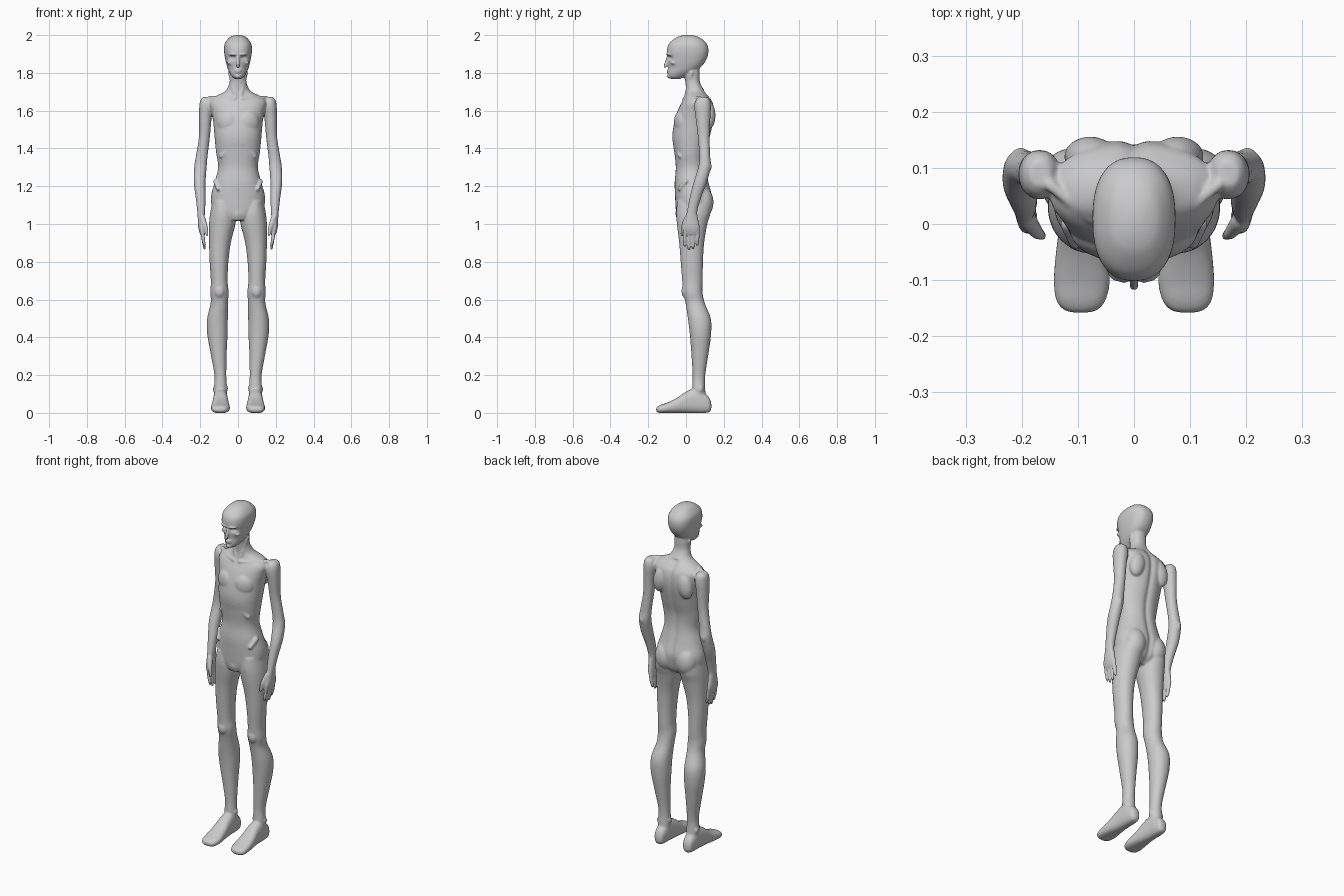
import bpy, bmesh
from math import cos, sin, pi, exp
from mathutils import Vector, Matrix

bm = bmesh.new()


def catmull(p0, p1, p2, p3, t):
    return [0.5 * (2 * b + (c - a) * t + (2 * a - 5 * b + 4 * c - d) * t * t
                   + (3 * b - a - 3 * c + d) * t ** 3)
            for a, b, c, d in zip(p0, p1, p2, p3)]


def loft(rings, axis='z', side=1, power=2.2, shape=None, n=48, sub=6):
    """Smooth skin over rings (t, x0, x1, b0, b1); b is y, or z if axis is 'y'."""
    keys = [rings[0]] + list(rings) + [rings[-1]]
    fine = [catmull(*keys[i:i + 4], k / sub) for i in range(len(rings) - 1) for k in range(sub)]
    fine.append(rings[-1])
    loops = []
    for t, x0, x1, b0, b1 in fine:
        loop = []
        for k in range(n):
            c, s = cos(2 * pi * k / n), sin(2 * pi * k / n)
            c = abs(c) ** (2 / power) * (1 if c > 0 else -1)
            s = abs(s) ** (2 / power) * (1 if s > 0 else -1)
            x, b = (x0 + x1 + (x1 - x0) * c) / 2, (b0 + b1 + (b1 - b0) * s) / 2
            p = Vector((x, b, t)) if axis == 'z' else Vector((x, t, b))
            if shape:
                shape(p)
            p.x *= side
            loop.append(bm.verts.new(p))
        loops.append(loop)
    for a, b in zip(loops, loops[1:]):
        for k in range(n):
            bm.faces.new((a[k], a[(k + 1) % n], b[(k + 1) % n], b[k]))
    bm.faces.new(loops[0])
    bm.faces.new(loops[-1])


def blob(center, radii, side=1, tilt=(0, 0, 0)):
    """Ellipsoid muscle or bone bump."""
    c = Vector((center[0] * side, center[1], center[2]))
    r = Matrix.Rotation(tilt[2] * side, 4, 'Z') @ Matrix.Rotation(tilt[1] * side, 4, 'Y') @ Matrix.Rotation(tilt[0], 4, 'X')
    m = Matrix.Translation(c) @ r @ Matrix.Diagonal((*radii, 1))
    bmesh.ops.create_icosphere(bm, subdivisions=3, radius=1, matrix=m)


def limb(a, b, ra, rb, side=1):
    """Round tapered rod with ball ends."""
    a, b = Vector(a), Vector(b)
    a.x *= side
    b.x *= side
    d = b - a
    m = Matrix.Translation((a + b) / 2) @ d.to_track_quat('Z', 'Y').to_matrix().to_4x4()
    bmesh.ops.create_cone(bm, cap_ends=True, segments=16, radius1=ra, radius2=rb, depth=d.length, matrix=m)
    for p, r in ((a, ra), (b, rb)):
        bmesh.ops.create_icosphere(bm, subdivisions=2, radius=r, matrix=Matrix.Translation(p))


# torso and neck, with a groove down the spine
def spine(p):
    if p.y > 0.05 and p.z < 1.7:
        p.y -= 0.010 * exp(-(p.x / 0.016) ** 2)


torso = [(1.02, .05, -.045, .08), (1.05, .095, -.052, .115), (1.09, .137, -.055, .13),
         (1.15, .142, -.058, .138), (1.22, .124, -.06, .122), (1.30, .105, -.054, .107),
         (1.38, .116, -.062, .108), (1.46, .124, -.072, .128), (1.54, .131, -.062, .146),
         (1.60, .142, -.044, .15), (1.645, .15, -.022, .142), (1.675, .12, -.004, .122),
         (1.705, .066, .0, .098), (1.75, .045, -.003, .074), (1.80, .043, -.012, .072),
         (1.85, .04, -.01, .07)]
loft([(z, -w, w, f, b) for z, w, f, b in torso], shape=spine)


# head, with eye sockets pressed in
def sockets(p):
    if p.y < -0.02:
        p.y += 0.018 * exp(-((abs(p.x) - .03) / .017) ** 2 - ((p.z - 1.881) / .012) ** 2)
        p.y += 0.006 * exp(-((abs(p.x) - .042) / .015) ** 2 - ((p.z - 1.825) / .02) ** 2)


head = [(1.768, .018, -.08, -.03), (1.783, .034, -.092, .0), (1.81, .05, -.092, .05),
        (1.84, .06, -.093, .088), (1.88, .069, -.099, .112), (1.92, .074, -.101, .119),
        (1.955, .070, -.09, .109), (1.985, .048, -.055, .077), (1.997, .026, -.025, .045),
        (2.001, .008, .0, .02)]
loft([(z, -w, w, f, b) for z, w, f, b in head], power=2.4, shape=sockets)

# nose, lips and chin
limb((0, -.096, 1.885), (0, -.111, 1.834), .007, .009)
blob((0, -.09, 1.813), (.021, .014, .005))
blob((0, -.089, 1.802), (.018, .013, .005))
blob((0, -.088, 1.781), (.017, .013, .011))

arm = [(1.672, .168, .09, .018, .022), (1.655, .168, .089, .031, .038), (1.62, .168, .088, .037, .044),
       (1.56, .173, .09, .033, .039), (1.46, .178, .094, .029, .031), (1.36, .192, .099, .031, .029),
       (1.30, .199, .098, .033, .033), (1.22, .203, .075, .031, .035), (1.14, .198, .05, .026, .030),
       (1.07, .195, .033, .021, .027), (1.03, .195, .03, .018, .034), (.98, .193, .028, .017, .045),
       (.945, .187, .028, .013, .044)]
leg = [(1.12, .03, .135, -.045, .13), (1.06, .012, .147, -.052, .13), (1.0, .014, .153, -.048, .113),
       (.9, .038, .153, -.036, .096), (.8, .051, .150, -.028, .09), (.7, .055, .144, -.02, .088),
       (.64, .050, .146, -.016, .087), (.58, .053, .145, -.002, .1), (.5, .054, .163, .01, .131),
       (.42, .055, .163, .02, .133), (.32, .06, .146, .028, .12), (.2, .062, .125, .035, .102),
       (.13, .059, .127, .033, .101), (.05, .06, .126, .03, .11)]
foot = [(.134, .08, .105, .02, .05), (.122, .066, .12, .004, .082), (.09, .059, .127, -.001, .11),
        (.05, .056, .13, -.001, .13), (0, .052, .133, -.001, .112), (-.05, .047, .139, -.001, .078),
        (-.10, .043, .143, -.001, .054), (-.135, .05, .139, -.001, .042), (-.152, .063, .127, .004, .033),
        (-.158, .08, .11, .012, .025)]

for s in (1, -1):
    loft([(z, x - rx, x + rx, y - ry, y + ry) for z, x, y, rx, ry in arm], side=s, power=2.1)
    loft(leg, side=s, power=2.1)
    loft(foot, axis='y', side=s, power=2.5)

    # fingers and thumb
    for y, tip in ((-.006, .885), (.017, .868), (.040, .872), (.062, .89)):
        limb((.188, y, .955), (.184, y - .001, .92), .0105, .010, s)
        limb((.184, y - .001, .92), (.177, y - .002, tip), .010, .007, s)
    limb((.188, .005, 1.03), (.172, -.016, .985), .016, .012, s)
    limb((.172, -.016, .985), (.163, -.022, .942), .012, .008, s)

    # brow and cheekbones
    blob((.026, -.092, 1.897), (.024, .013, .006), s, (0, 0, .3))
    blob((.044, -.066, 1.853), (.015, .016, .009), s)
    # collarbones, chest, lower ribs, shoulder blades
    limb((.018, -.012, 1.662), (.075, .008, 1.668), .009, .008, s)
    limb((.075, .008, 1.668), (.15, .07, 1.668), .008, .011, s)
    blob((.06, -.03, 1.54), (.055, .03, .06), s, (0, 0, .35))
    limb((.02, -.058, 1.43), (.088, -.03, 1.36), .012, .012, s)
    blob((.078, .12, 1.575), (.045, .036, .075), s, (0, -.2, 0))
    # neck cords, hip bones and buttocks
    limb((.042, .03, 1.80), (.014, -.002, 1.675), .011, .009, s)
    limb((.118, .0, 1.225), (.105, -.035, 1.185), .014, .011, s)
    blob((.068, .085, 1.115), (.062, .061, .085), s)
    # kneecaps, elbow and ankle bones
    blob((.098, .002, .645), (.030, .026, .04), s)
    blob((.202, .118, 1.305), (.018, .018, .03), s)
    blob((.122, .075, .125), (.011, .016, .018), s)
    blob((.064, .065, .13), (.011, .016, .018), s)

# groin
blob((0, -.02, 1.055), (.042, .036, .04))

# fuse the parts into one smooth skin
bmesh.ops.recalc_face_normals(bm, faces=bm.faces)
mesh = bpy.data.meshes.new("human_body")
bm.to_mesh(mesh)
bm.free()
body = bpy.data.objects.new("human_body", mesh)
bpy.context.collection.objects.link(body)
fuse = body.modifiers.new("fuse", 'REMESH')
fuse.mode = 'VOXEL'
fuse.voxel_size = 0.005
fuse.use_smooth_shade = True
soft = body.modifiers.new("soften", 'SMOOTH')
soft.factor = 0.5
soft.iterations = 5
